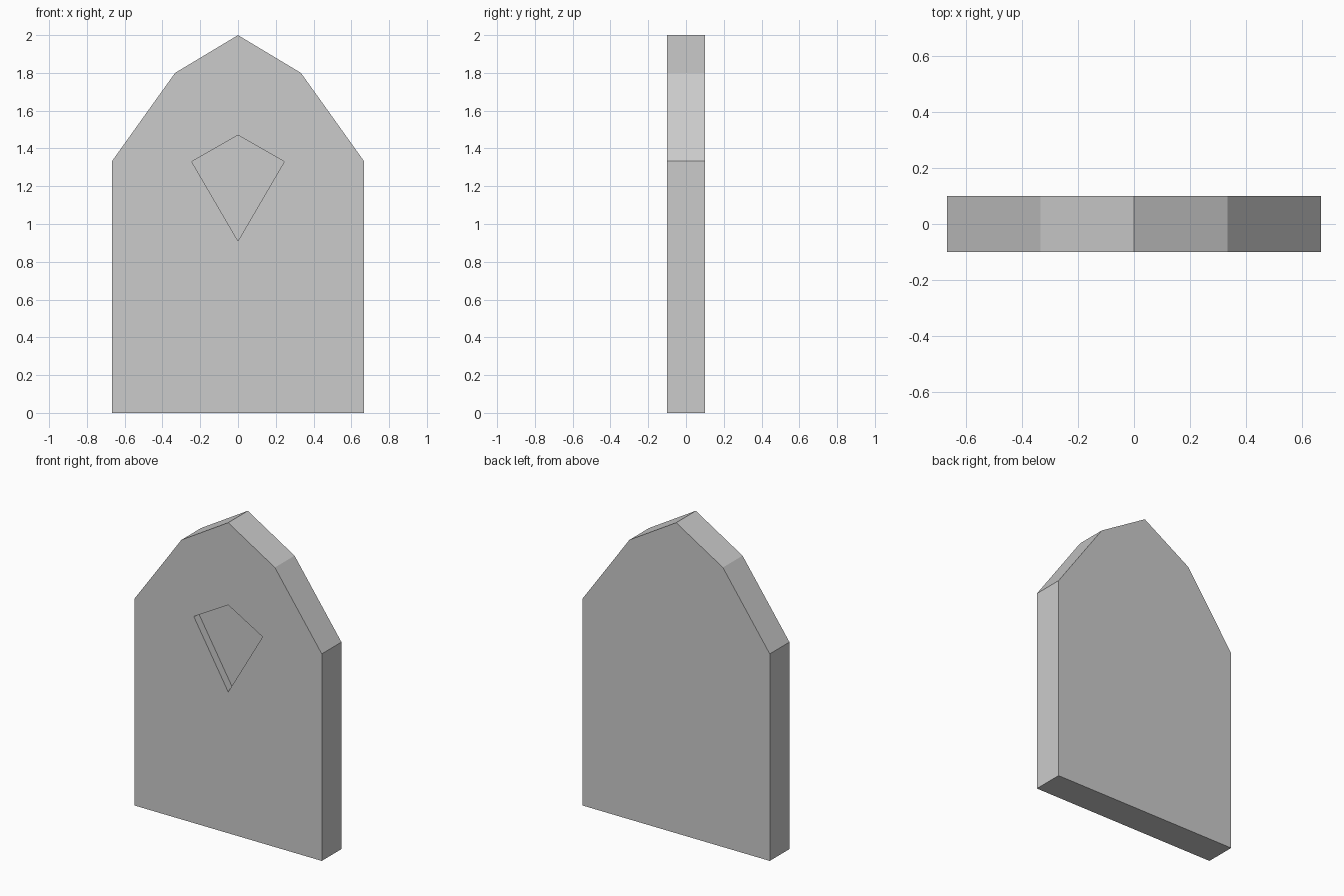
import bpy, bmesh

if "Cube" in bpy.data.objects:
    bpy.data.objects.remove(bpy.data.objects["Cube"])


def mirrored(half):
    """Close a right-hand half profile by mirroring it across x = 0."""
    return half + [(-x, z) for x, z in reversed(half) if x > 0]


def prism(name, outline, y0, y1):
    """Extrude an x-z outline from y0 to y1."""
    bm = bmesh.new()
    face = bm.faces.new([bm.verts.new((x, y0, z)) for x, z in outline])
    ext = bmesh.ops.extrude_face_region(bm, geom=[face], use_keep_orig=True)
    verts = [g for g in ext["geom"] if isinstance(g, bmesh.types.BMVert)]
    bmesh.ops.translate(bm, vec=(0, y1 - y0, 0), verts=verts)
    bmesh.ops.recalc_face_normals(bm, faces=bm.faces)
    mesh = bpy.data.meshes.new(name)
    bm.to_mesh(mesh)
    bm.free()
    obj = bpy.data.objects.new(name, mesh)
    bpy.context.collection.objects.link(obj)
    return obj


# Upright slab with a faceted pointed top
slab = prism("stone_slab", mirrored([(0.667, 0), (0.667, 1.333), (0.333, 1.8), (0, 2)]), -0.1, 0.1)

# Shallow kite-shaped recess in the front face
cutter = prism("recess_cutter", mirrored([(0, 0.91), (0.245, 1.33), (0, 1.47)]), -0.2, -0.05)
cutter.hide_render = True
mod = slab.modifiers.new("kite_recess", 'BOOLEAN')
mod.operation = 'DIFFERENCE'
mod.solver = 'EXACT'
mod.object = cutter
bpy.context.view_layer.objects.active = slab
bpy.ops.object.modifier_apply(modifier=mod.name)
bpy.data.objects.remove(cutter)
